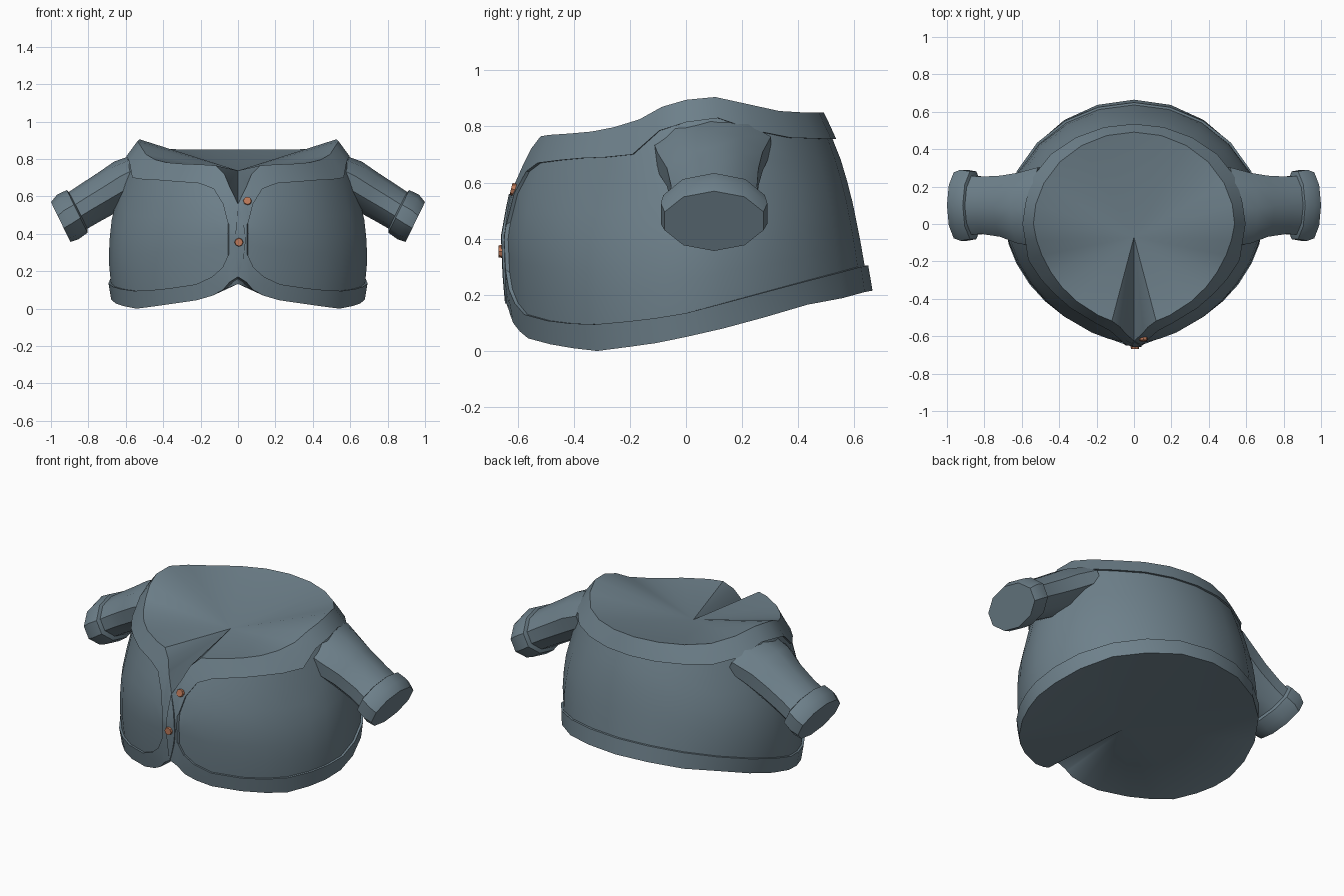
import bpy, bmesh, math
from mathutils import Vector

cube = bpy.data.objects.get("Cube")
if cube:
    bpy.data.objects.remove(cube, do_unlink=True)


def material(name, rgb):
    mat = bpy.data.materials.new(name)
    mat.use_nodes = True
    mat.diffuse_color = (*rgb, 1)
    mat.node_tree.nodes["Principled BSDF"].inputs["Base Color"].default_value = (*rgb, 1)
    return mat


slate = material("slate cloth", (0.155, 0.217, 0.257))
copper = material("copper button", (0.5, 0.19, 0.1))


def finish(bm, name, mat, angle=32):
    bmesh.ops.remove_doubles(bm, verts=bm.verts[:], dist=0.0005)
    bmesh.ops.recalc_face_normals(bm, faces=bm.faces[:])
    mesh = bpy.data.meshes.new(name)
    bm.to_mesh(mesh)
    bm.free()
    obj = bpy.data.objects.new(name, mesh)
    bpy.context.collection.objects.link(obj)
    mesh.materials.append(mat)
    bpy.ops.object.select_all(action="DESELECT")
    obj.select_set(True)
    bpy.context.view_layer.objects.active = obj
    bpy.ops.object.shade_smooth_by_angle(angle=math.radians(angle))
    return obj


def loft(bm, rings):
    """Join closed rings of points with quads and return the vertex rings."""
    rows = [[bm.verts.new(p) for p in ring] for ring in rings]
    for a, b in zip(rows, rows[1:]):
        for i in range(len(a)):
            j = (i + 1) % len(a)
            bm.faces.new((a[i], a[j], b[j], b[i]))
    return rows


def fan(bm, ring, apex):
    tip = bm.verts.new(apex)
    for i in range(len(ring)):
        bm.faces.new((ring[i], ring[(i + 1) % len(ring)], tip))


# Vertical profiles of the torso: relative radius from hem to neck
LEVELS = (0, .15, .3, .5, .7, .87, 1)
FRONT = (.945, .975, .99, 1, .96, .89, .83)
SIDE = (.965, .995, 1.005, .98, .922, .88, .765)
BACK = (1.015, .99, .965, .925, .875, .81, .75)

# Angle from the front, neck height, collar seam, hem seam, hem height
COLUMNS = [
    (0, .56, .385, .365, .17), (4, .65, .45, .29, .14),
    (4.6, .665, .46, .28, .13), (7, .72, .56, .22, .10),
    (12, .765, .64, .17, .07),
    (20, .77, .67, .13, .045), (35, .775, .68, .108, .024),
    (47, .782, .687, .098, .01), (58, .797, .69, .095, 0),
    (70, .825, .7, .105, .014), (80, .87, .785, .117, .028),
    (90, .895, .815, .135, .05),
    (102, .905, .83, .17, .08), (116, .88, .785, .21, .12),
    (132, .855, .76, .25, .165), (148, .85, .757, .28, .188),
    (164, .85, .755, .3, .21), (180, .85, .755, .305, .215),
]


def sample(profile, t):
    t = min(max(t, 0), 1)
    for i in range(len(LEVELS) - 1):
        if t <= LEVELS[i + 1]:
            f = (t - LEVELS[i]) / (LEVELS[i + 1] - LEVELS[i])
            return profile[i] + f * (profile[i + 1] - profile[i])


def torso_point(col, z, inset=0.0):
    deg, top, _, _, low = col
    a = math.radians(deg)
    if deg < 12:  # the opening cuts into the regular outline
        top, low = .77, .045
    t = (z - low) / (top - low)
    s = math.sin(a) ** 2
    scale = s * sample(SIDE, t) + (1 - s) * sample(FRONT if deg < 90 else BACK, t)
    scale *= 1 - .055 * max(0, math.sin(2 * a))  # flatter front quarters
    return Vector((math.sin(a) * (.703 * scale - inset), -math.cos(a) * (.655 * scale - inset), z))


def column_points(col):
    """Points down one column: collar, inset panel, then hem band."""
    deg, top, seam, hem, low = col
    inset = .013 if deg > 4 else 0
    pts = [torso_point(col, top + (seam - top) * f) for f in (0, .5, 1)]
    pts += [torso_point(col, seam + (hem - seam) * k / 6, inset) for k in range(7)]
    pts += [torso_point(col, hem + (low - hem) * f) for f in (0, .5, 1)]
    return pts


# Jacket body with collar, placket, panels, hem and closed ends
half = [column_points(c) for c in COLUMNS]
mirrored = [[Vector((-p.x, p.y, p.z)) for p in c] for c in half[-2:0:-1]]
bm = bmesh.new()
rows = loft(bm, list(zip(*(half + mirrored))))
fan(bm, rows[0], (0, -.07, .738))
fan(bm, rows[-1], (0, -.07, .132))
finish(bm, "jacket_body", slate)

# Overlapping edge of the placket
bm = bmesh.new()
edge = []
for k in range(9):
    f = k / 8
    z = .56 + f * (.17 - .56)
    p = torso_point(COLUMNS[0], z)
    w = .04 * math.sin(math.pi * f)
    edge.append([bm.verts.new(p + Vector(d)) for d in
                 ((-w / 3, .004, 0), (-w / 3, -.005, 0), (w, -.003, 0), (w, .006, 0))])
for a, b in zip(edge, edge[1:]):
    for i in range(3):
        bm.faces.new((a[i], a[i + 1], b[i + 1], b[i]))
finish(bm, "placket_overlap", slate)

# Sleeves and cuffs: centre x, centre y, centre z, half width, half height
SLEEVE = [(.5, .09, .735, .215, .1), (.61, .085, .675, .19, .118), (.7, .095, .62, .165, .112),
          (.8, .1, .56, .155, .108), (.88, .1, .51, .16, .105)]
CUFF = [(.85, .1, .525, .15, .095), (.86, .1, .52, .183, .122),
        (.91, .1, .49, .192, .127), (.948, .1, .463, .178, .114)]


def section(side, x, y, z, width, height):
    tilt = math.radians(26)
    ring = []
    for k in range(10):
        a = math.tau * (k + .5) / 10
        u, v = width * math.cos(a) * 1.04, height * math.sin(a) * 1.04
        ring.append((side * (x + v * math.sin(tilt)), y + u, z + v * math.cos(tilt)))
    return ring


for side, label in ((1, "left"), (-1, "right")):
    for part, stations in (("sleeve", SLEEVE), ("cuff", CUFF)):
        bm = bmesh.new()
        rows = loft(bm, [section(side, *s) for s in stations])
        for ring in (rows[0], rows[-1]):
            bm.faces.new(ring)
        finish(bm, f"{label}_{part}", slate, 40)

# Buttons, facing out along the front
for name, x, y, z, lean in (("upper_button", .05, -.612, .575, 14),
                            ("lower_button", .005, -.657, .355, 0)):
    bm = bmesh.new()
    bmesh.ops.create_cone(bm, cap_ends=True, segments=8, radius1=.025, radius2=.021, depth=.024)
    button = finish(bm, name, copper)
    button.location = (x, y, z)
    button.rotation_euler.x = math.radians(90 - lean)
